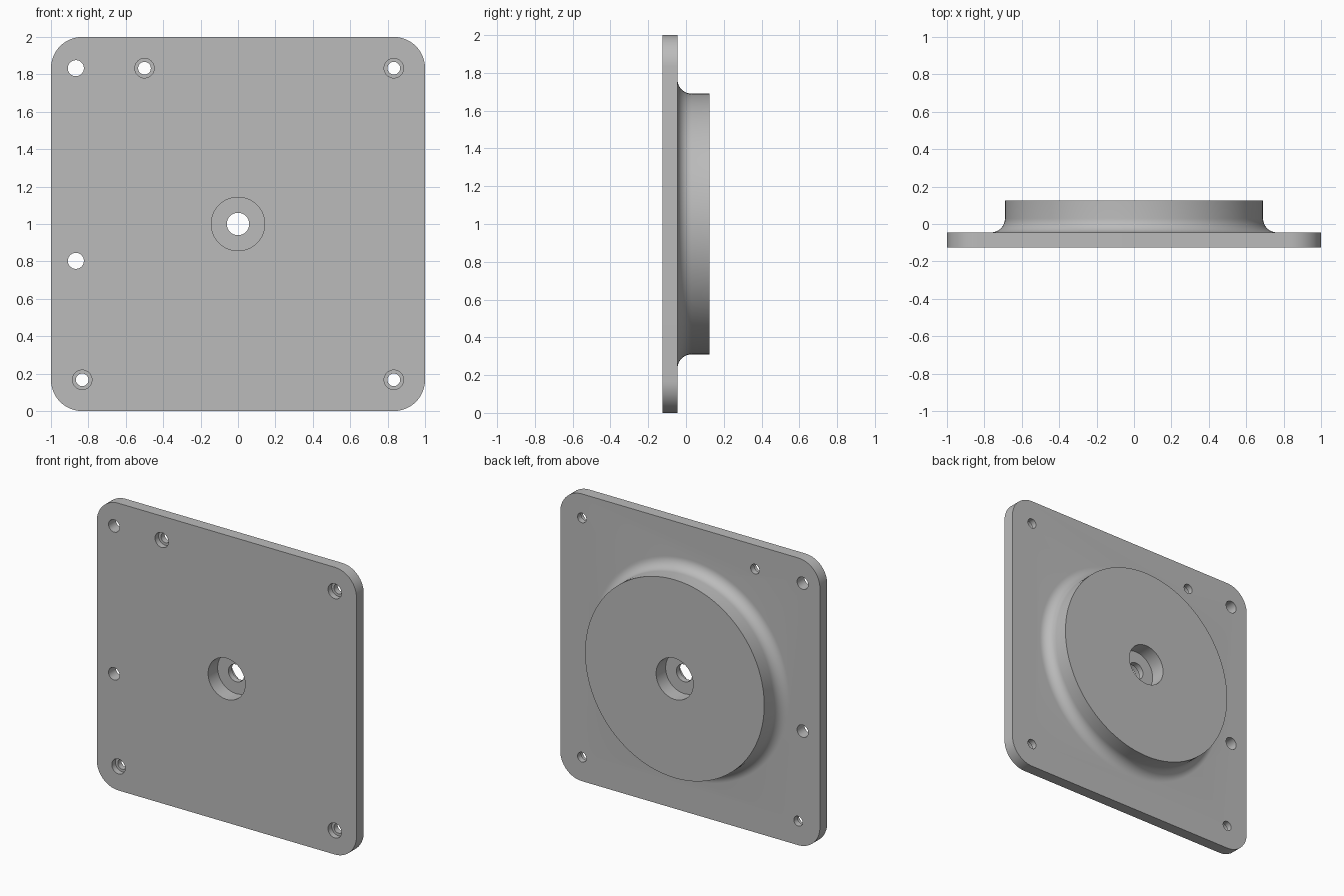
import bpy
import bmesh
import math

FRONT, FACE, BACK = -0.125, -0.045, 0.125   # plate front, plate back, boss back
CORNER = 0.167

if "Cube" in bpy.data.objects:
    bpy.data.objects.remove(bpy.data.objects["Cube"])

grey = bpy.data.materials.new("plain_grey")
grey.use_nodes = True
grey.diffuse_color = (0.5, 0.5, 0.5, 1)
grey.node_tree.nodes["Principled BSDF"].inputs["Base Color"].default_value = (0.5, 0.5, 0.5, 1)


def finish(bm, name):
    bmesh.ops.recalc_face_normals(bm, faces=bm.faces)
    mesh = bpy.data.meshes.new(name)
    bm.to_mesh(mesh)
    bm.free()
    mesh.materials.append(grey)
    obj = bpy.data.objects.new(name, mesh)
    bpy.context.collection.objects.link(obj)
    return obj


def lathe(name, profile, x, z, sides):
    """Solid of revolution about y, from (radius, y) points, capped at both ends."""
    bm = bmesh.new()
    angles = [math.tau * i / sides for i in range(sides)]
    rings = [[bm.verts.new((x + r * math.cos(a), y, z + r * math.sin(a))) for a in angles]
             for r, y in profile]
    for lower, upper in zip(rings, rings[1:]):
        for i in range(sides):
            j = (i + 1) % sides
            bm.faces.new((lower[i], lower[j], upper[j], upper[i]))
    bm.faces.new(rings[0])
    bm.faces.new(rings[-1])
    return finish(bm, name)


def combine(target, other, operation):
    mod = target.modifiers.new(other.name, "BOOLEAN")
    mod.operation = operation
    mod.solver = "EXACT"
    mod.object = other
    bpy.context.view_layer.objects.active = target
    bpy.ops.object.modifier_apply(modifier=mod.name)
    bpy.data.objects.remove(other)


# Square plate with rounded corners
bm = bmesh.new()
outline = []
for quarter, (sx, sz) in enumerate([(1, 1), (-1, 1), (-1, -1), (1, -1)]):
    for step in range(17):
        a = math.pi / 2 * (quarter + step / 16)
        outline.append(bm.verts.new((sx * (1 - CORNER) + CORNER * math.cos(a), FRONT,
                                     1 + sz * (1 - CORNER) + CORNER * math.sin(a))))
base = bm.faces.new(outline)
extruded = bmesh.ops.extrude_face_region(bm, geom=[base], use_keep_orig=True)
for item in extruded["geom"]:
    if isinstance(item, bmesh.types.BMVert):
        item.co.y = FACE
plate = finish(bm, "mounting_plate")

# Round boss with a concave fillet at its foot
radius, fillet = 0.69, 0.075
profile = [(radius + fillet, FACE - 0.02)]
for step in range(13):
    a = math.pi / 2 * step / 12
    profile.append((radius + fillet * (1 - math.sin(a)), FACE + fillet * (1 - math.cos(a))))
profile.append((radius, BACK))
combine(plate, lathe("boss", profile, 0, 1, 128), "UNION")

# Centre bore, recessed from both sides
recess, bore = 0.143, 0.06
combine(plate, lathe("centre_bore", [
    (recess, FRONT - 0.05), (recess, -0.02), (bore, -0.02),
    (bore, 0.02), (recess, 0.02), (recess, BACK + 0.05)], 0, 1, 64), "DIFFERENCE")

# Counterbored screw holes
for x, z in [(-0.5, 1.833), (0.833, 1.833), (-0.833, 0.167), (0.833, 0.167)]:
    combine(plate, lathe("screw_hole", [
        (0.052, FRONT - 0.05), (0.052, -0.085), (0.034, -0.085), (0.034, 0.0)],
        x, z, 32), "DIFFERENCE")

# Plain through holes
for z in (1.833, 0.803):
    combine(plate, lathe("plain_hole", [(0.043, FRONT - 0.05), (0.043, 0.0)],
                         -0.867, z, 32), "DIFFERENCE")

# Smooth the curved walls, keep the rims sharp
bpy.ops.object.select_all(action="DESELECT")
plate.select_set(True)
bpy.context.view_layer.objects.active = plate
bpy.ops.object.shade_smooth_by_angle(angle=math.radians(30))
